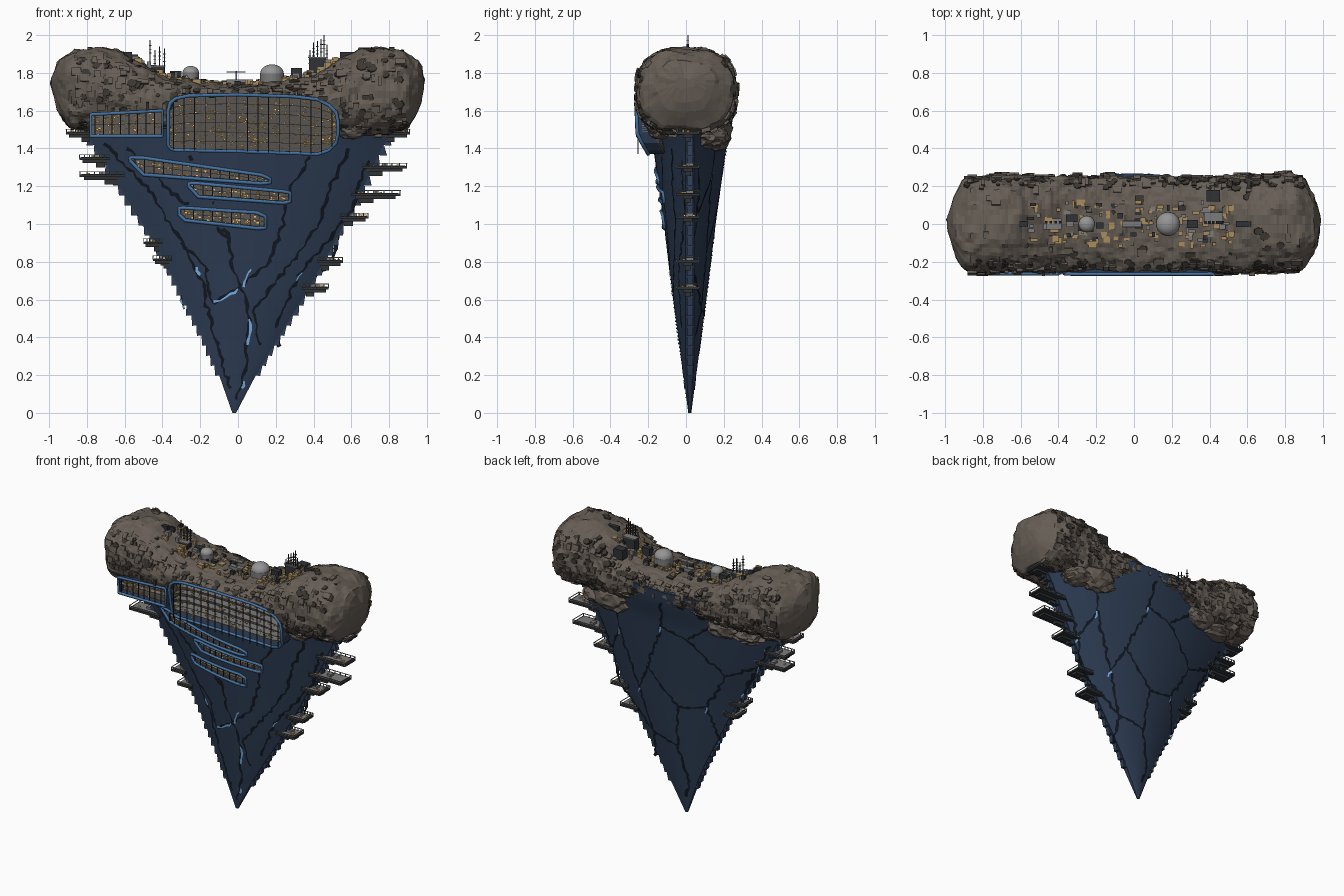
import bpy, bmesh, math, random
from mathutils import Vector, Matrix, noise

if "Cube" in bpy.data.objects:
    bpy.data.objects.remove(bpy.data.objects["Cube"])
random.seed(7)
R = random.uniform
COLOURS = {"rock": (.135,.112,.092), "rock_shadow": (.045,.038,.032), "enamel": (.027,.047,.09), "crack": (.006,.009,.015),
           "frame_blue": (.06,.17,.36), "glow_blue": (.2,.45,.85), "lamp": (1,.55,.12), "tan": (.4,.27,.11),
           "steel": (.2,.2,.2), "dark_metal": (.03,.032,.036), "interior": (.12,.11,.1), "dome_grey": (.3,.3,.3)}
for n, c in COLOURS.items():
    bpy.data.materials.new(n).diffuse_color = (*c, 1)
ROCK, ROCK2, BLUE, BLACK, FRAME, GLOW, LAMP, TAN, STEEL, DARK, INNER, DOME = [bpy.data.materials[n] for n in COLOURS]

def lerp(keys, x, col=1):
    if x <= keys[0][0]: return keys[0][col]
    for p, q in zip(keys, keys[1:]):
        if x <= q[0]: return p[col] + (q[col]-p[col])*(x-p[0])/(q[0]-p[0])
    return keys[-1][col]
def mesh(name, VF, m=None):
    me = bpy.data.meshes.new(name)
    me.from_pydata([tuple(v) for v in VF[0]], [], VF[1])
    bm = bmesh.new(); bm.from_mesh(me)
    bmesh.ops.recalc_face_normals(bm, faces=bm.faces)
    bm.to_mesh(me); bm.free()
    ob = bpy.data.objects.new(name, me)
    bpy.context.collection.objects.link(ob)
    if m: me.materials.append(m)
    return ob
def rings(loops):
    n = len(loops[0]); V = [v for l in loops for v in l]
    F = [[i*n+j, i*n+(j+1) % n, (i+1)*n+(j+1) % n, (i+1)*n+j] for i in range(len(loops)-1) for j in range(n)]
    return V, F + [list(range(n)), list(range(len(V)-n, len(V)))]
def join(parts):
    V, F = [], []
    for v, f in parts:
        F += [[i+len(V) for i in q] for q in f]; V += v
    return V, F
def boxes(name, items, m):
    parts = []
    for c, s in items:
        M = c if isinstance(c, Matrix) else Matrix.Translation(c)
        parts.append(rings([[M @ Vector((x*s[0], y*s[1], z*s[2])) for x, y in ((-.5,-.5),(.5,-.5),(.5,.5),(-.5,.5))] for z in (-.5,.5)]))
    return mesh(name, join(parts), m)

# blade: lens cross-sections stacked in z
XL = [(0,-.03),(.2,-.1),(.4,-.185),(.6,-.285),(.8,-.385),(1,-.5),(1.2,-.63),(1.4,-.75),(1.5,-.81),(1.68,-.84)]
XR = [(0,-.01),(.2,.095),(.4,.215),(.6,.34),(.8,.455),(1,.56),(1.2,.665),(1.4,.76),(1.5,.82),(1.68,.84)]
DEP = [(0,.008),(.2,.034),(.6,.088),(1,.137),(1.45,.2),(1.6,.24),(1.68,.247)]
def half_depth(x, z):
    l, r, d = lerp(XL, z), lerp(XR, z), lerp(DEP, z)
    u, e = min(1, abs((2*x-l-r)/(r-l))), min(.022, d*.5)
    return e + (d-e)*(1-u*u)
loops = []
for z in [i*.05 for i in range(34)] + [1.68]:
    l, r = lerp(XL, z), lerp(XR, z)
    xs = [l+(r-l)*i/26 for i in range(27)]
    loops.append([(x, .02-half_depth(x, z), z) for x in xs] + [(x, .02+half_depth(x, z), z) for x in xs[::-1]])
blade = mesh("blade", rings(loops), BLUE)
blade.select_set(True); bpy.context.view_layer.objects.active = blade
bpy.ops.object.shade_smooth_by_angle(angle=math.radians(35))

# root: lumpy bone-shaped rock swept along x
TOP = [(-.985,1.78),(-.95,1.86),(-.87,1.92),(-.75,1.935),(-.62,1.905),(-.5,1.85),(-.38,1.785),(-.2,1.75),(0,1.735),
       (.2,1.75),(.4,1.795),(.55,1.88),(.66,1.925),(.75,1.94),(.87,1.92),(.95,1.86),(.98,1.78)]
BOT = [(-.985,1.72),(-.95,1.59),(-.9,1.51),(-.8,1.485),(-.6,1.485),(-.4,1.49),(-.2,1.55),(.2,1.55),(.4,1.46),
       (.6,1.47),(.8,1.475),(.9,1.5),(.95,1.59),(.98,1.72)]
HY = [(0,.25),(.3,.254),(.85,.256),(.9,.235),(.95,.15),(.985,.04)]
def root_pt(x, a, rough=1):
    t, b, h, c, s = lerp(TOP, x), lerp(BOT, x), lerp(HY, abs(x)), math.cos(a), math.sin(a)
    p = Vector((x, h*math.copysign(abs(c)**.72, c), (t+b)/2 + (t-b)/2*math.copysign(abs(s)**.78, s)))
    k = rough*(noise.noise(p*7)*.022 + noise.noise(p*19)*.016 + noise.noise(p*40)*.009)
    return p + Vector((math.copysign(max(0, (abs(x)-.85)/.135)*k*.6, x), c*k, s*k*.8))
root = mesh("root_rock", rings([[root_pt(-.985+1.965*i/130, 2*math.pi*j/64) for j in range(64)] for i in range(131)]), ROCK)

# boulders drooping over the blade
for c, s in (((.47,.17,1.475),(.14,.07,.09)), ((.62,.13,1.46),(.11,.09,.06)), ((-.42,.18,1.51),(.12,.065,.075)),
             ((-.6,.13,1.48),(.12,.1,.05)), ((.6,-.14,1.5),(.08,.07,.05))):
    bm = bmesh.new(); bmesh.ops.create_icosphere(bm, subdivisions=3, radius=1)
    V = [[c[i]+v.co[i]*s[i]*(1+noise.noise(v.co*2.5+Vector(c)*9)*.3) for i in range(3)] for v in bm.verts]
    mesh("boulder", (V, [[v.index for v in f.verts] for f in bm.faces]), ROCK); bm.free()

# windows, each given as columns (x, z bottom, z top)
MAIN = [(-.37,1.42,1.6),(-.36,1.4,1.64),(-.33,1.39,1.665),(-.26,1.39,1.68),(0,1.385,1.685),(.3,1.375,1.675),
        (.42,1.37,1.66),(.48,1.39,1.63),(.52,1.43,1.59),(.53,1.48,1.54)]
SIDE = [(-.78,1.465,1.58),(-.4,1.465,1.6)]
SLITS = [[(-.57,1.335,1.352),(-.5,1.262,1.35),(.12,1.215,1.26),(.17,1.22,1.24)],
         [(-.26,1.2,1.215),(-.21,1.145,1.215),(.24,1.112,1.172),(.275,1.12,1.165)],
         [(-.31,1.05,1.085),(-.28,1.02,1.085),(.1,.978,1.06),(.145,.98,1.04)]]
def in_window(x, z):
    return any(w[0][0]-.01 < x < w[-1][0]+.01 and lerp(w, x)-.01 < z < lerp(w, x, 2)+.01 for w in SLITS+[MAIN, SIDE])
def upper_y(x, z): return lerp([(1.37,-.2),(1.47,-.258),(1.7,-.266)], z)
def slit_y(x, z): return .016-half_depth(x, z)
cutters, lamps = [], []
def window(name, keys, yf, depth, floors, step, nlamp):
    x0, x1 = keys[0][0], keys[-1][0]
    xs = sorted(set([x0+(x1-x0)*i/40 for i in range(41)] + [k[0] for k in keys]))
    def at(x, f, d, up=0):
        z = lerp(keys, x)*(1-f) + lerp(keys, x, 2)*f
        return (x, yf(x, z)+d, z+up)
    cutters.append(rings([[(x,-.5,lerp(keys,x)), (x,-.5,lerp(keys,x,2)), at(x,1,depth), at(x,0,depth)] for x in xs]))
    # back panel, floors, rim wall, mullions and lamps
    mesh(name+"_back", rings([[at(x,0,depth-.003), at(x,1,depth-.003), at(x,1,depth+.004), at(x,0,depth+.004)] for x in xs]), INNER)
    mesh(name+"_floors", join([rings([[at(x,i/(floors+1),d,h) for d, h in ((depth*.3,0),(depth,0),(depth,.003),(depth*.3,.003))]
                                      for x in xs]) for i in range(1, floors+1)]), STEEL)
    loop = [(x, 0) for x in xs] + [(x, 1) for x in xs[::-1]]
    mesh(name+"_rim", (lambda VF: (VF[0], VF[1][:-2]))(rings([[at(x,f,d) for x, f in loop] for d in (0, depth)])), BLUE)
    boxes(name+"_mullions", [(at(x,.5,.006), (.004,.006,lerp(keys,x,2)-lerp(keys,x)))
                             for x in [x0+step*(i+.5) for i in range(int((x1-x0)/step))]], DARK)
    lamps.extend([(at(R(x0+.015,x1-.015), R(.06,.94), depth*R(.2,.9)), (R(.005,.014),.003,R(.005,.009))) for _ in range(nlamp)])
    # frame tube
    cu = bpy.data.curves.new(name+"_frame", 'CURVE'); cu.dimensions = '3D'
    cu.bevel_depth = .01; cu.bevel_resolution = 1
    sp = cu.splines.new('POLY'); sp.points.add(len(loop)-1); sp.use_cyclic_u = True
    for p, (x, f) in zip(sp.points, loop): p.co = (*at(x, f, 0), 1)
    cu.materials.append(FRAME)
    bpy.context.collection.objects.link(bpy.data.objects.new(name+"_frame", cu))
window("main_window", MAIN, upper_y, .09, 5, .056, 420)
window("side_window", SIDE, upper_y, .06, 1, .045, 100)
for w in SLITS: window("slit_window", w, slit_y, .03, 1, .05, 70)
boxes("window_lamps", lamps, LAMP)
cutter = mesh("window_cutter", join(cutters))
cutter.hide_render = True; cutter.hide_set(True)
for ob in (root, blade):
    b = ob.modifiers.new("window_cut", 'BOOLEAN')
    b.operation = 'DIFFERENCE'; b.object = cutter; b.solver = 'EXACT'

# cracks: jagged ribbons hugging the blade
def ribbon(name, path, side, w, m, off=.003):
    pts, V, F = [], [], []
    for (ax, az), (bx, bz) in zip(path, path[1:]):
        n = max(2, int(math.hypot(bx-ax, bz-az)/.025))
        pts += [(ax+(bx-ax)*i/n+R(-.011,.011), az+(bz-az)*i/n+R(-.008,.008)) for i in range(n)]
    pts.append(path[-1])
    for i, (x, z) in enumerate(pts):
        a, b = pts[max(0,i-1)], pts[min(len(pts)-1,i+1)]
        t = Vector((b[0]-a[0], b[1]-a[1])).normalized()*w*R(.4,1.3)
        V += [(X, .02+side*(half_depth(X, Z)+off), Z) for X, Z in ((x+t.y, z-t.x), (x-t.y, z+t.x))]
        if i and not (side < 0 and (in_window(x, z) or in_window(*pts[i-1]))):
            F.append([2*i-2, 2*i-1, 2*i+1, 2*i])
    mesh(name, (V, F), m)
FRONT = [[(-.58,1.4),(-.39,1.2),(-.2,1.05),(-.05,.93),(-.02,.75),(.02,.65),(.06,.49),(.03,.17),(-.01,.07)],
         [(-.26,1.36),(-.13,1.1),(-.05,.93)], [(-.7,1.42),(-.47,1.18),(-.3,.9),(-.2,.72),(-.13,.42),(-.04,.13)],
         [(.38,1.36),(.27,1.18),(.24,1),(.17,.8),(.02,.67),(-.13,.58)], [(-.3,.9),(-.18,.78),(-.13,.58)],
         [(.59,1.4),(.48,1.18),(.43,1),(.27,.78),(.08,.54),(.12,.36)], [(.69,1.34),(.59,1.05),(.32,.73),(.2,.45)]]
BACK = [[(.46,1.5),(.44,1.25),(.3,.85),(.2,.55),(0,.5)], [(.66,1.3),(.55,1.05),(.5,.8),(.2,.55),(.22,.35)], [(.44,1.25),(.55,1.05)],
        [(.02,1.6),(.05,1.4),(.2,1.05),(-.03,.8),(0,.5),(-.07,.25),(-.03,.12)], [(.2,1.05),(.3,.85)],
        [(-.03,.8),(-.24,.85),(-.4,1.12),(-.15,1.35),(.05,1.4)], [(-.4,1.12),(-.62,1.22),(-.72,1.4)],
        [(-.24,.85),(-.3,.6)], [(-.15,1.35),(-.35,1.5)], [(-.62,1.22),(-.5,1)]]
for p in FRONT: ribbon("front_crack", p, -1, .009, BLACK)
for p in BACK:
    ribbon("back_crack", p, 1, .010, BLACK)
    ribbon("back_glow_vein", [p[1], (p[1][0]+.015, p[1][1]-.05)], 1, .006, GLOW, .006)
for p in ([(.01,.66),(-.06,.61),(-.13,.59)], [(.02,.67),(.07,.76)], [(.06,.5),(.05,.36)], [(-.23,.78),(-.2,.73)],
          [(.03,.17),(.02,.13)], [(.33,.75),(.31,.7)]): ribbon("glow_vein", p, -1, .007, GLOW, .006)

# serrated cutting edges: flat-bottomed triangular teeth
teeth = []
for E, s in ((XL,-1), (XR,1)):
    for z in [.2+i*.053 for i in range(24)]:
        p = [(lerp(E,z)-s*.03, z), (lerp(E,z)+s*R(.024,.04)*(.6+.4*z), z-.004), (lerp(E,z+.05)+s*.004, z+.05), (lerp(E,z+.055)-s*.03, z+.055)]
        teeth.append(rings([[(x, y, zz) for x, zz in p] for y in (.004, .036)]))
mesh("edge_serrations", join(teeth), BLUE)

# docking platforms along both edges
deck, rail, lamp = [], [], []
for xo, xi, z in ((-.91,-.76,1.48),(-.84,-.68,1.345),(-.84,-.6,1.255),(-.5,-.4,.9),(-.45,-.35,.81),
                  (.91,.76,1.48),(.895,.66,1.3),(.86,.6,1.155),(.69,.54,1.035),(.555,.42,.8),(.48,.34,.66)):
    c, L = (xo+xi)/2, abs(xo-xi)
    deck += [((c,.01,z),(L,.125,.012)), ((c,.01,z-.014),(L*.8,.05,.016)), ((xi*.7+xo*.3,.01,z-.03),(L*.3,.03,.03))]
    for y in (-.05,.07):
        rail += [((c,y,z+.022),(L,.004,.004))] + [((c+L*(k/6-.5)*.98,y,z+.013),(.005,.005,.022)) for k in range(7)]
    rail += [((xo,.01,z+.022),(.004,.12,.004)), ((c,.02,z+.014),(.03,.04,.02)), ((c,.01,z+.007),(L*.9,.1,.003))]
    lamp += [((c+R(-.4,.4)*L,R(-.03,.05),z+.011),(.012,.012,.008)) for _ in range(4)]
for n, b, m in (("decks", deck, DARK), ("rails", rail, STEEL), ("lamps", lamp, LAMP)): boxes("platform_"+n, b, m)

# rubble plates and pits all over the rock
chips, dark, pits = [], [], []
for i in range(1500):
    x, a = R(-.88,.88), R(0, 2*math.pi)
    p = root_pt(x, a)
    if (p.y < 0 and in_window(p.x, p.z)) or (math.sin(a) > .7 and R(0,1) < .88): continue
    nrm = (root_pt(x, a+.03, 0)-root_pt(x, a-.03, 0)).cross(Vector((-1,0,0))).normalized()
    if nrm.dot(p-Vector((x,0,1.68))) < 0: nrm = -nrm
    M = Matrix.Translation(p) @ Matrix((Vector((1,0,0)), nrm.cross(Vector((1,0,0))), nrm)).transposed().to_4x4()
    r = R(.008,.026)
    if i % 2: (dark if i % 9 == 1 else chips).append((M, (R(.015,.055),R(.015,.05),R(.008,.022))))
    else: pits.append(rings([[M @ Vector((r*q*math.cos(k*.8976)*1.2, r*q*math.sin(k*.8976), h)) for k in range(7)] for h, q in ((-.012,1),(.003,.9))]))
boxes("rock_chips", chips, ROCK); boxes("dark_chips", dark, ROCK2); mesh("rock_pits", join(pits), ROCK2)

# settlement on top of the saddle
tan, grey = [], [((-.01,0,1.77),(.008,.008,.08)), ((-.01,0,1.805),(.1,.03,.006)), ((-.01,0,1.75),(.1,.035,.03)),
                 ((.42,.03,1.882),(.1,.06,.006)), ((-.43,0,1.836),(.09,.06,.005))]
black = [((.42,.03,1.83),(.09,.05,.1)), ((.42,.15,1.81),(.07,.06,.07)), ((.31,0,1.795),(.06,.04,.06)), ((-.43,0,1.81),(.08,.05,.05)),
         ((-.33,.03,1.785),(.06,.04,.05)), ((.6,0,1.895),(.12,.03,.03)), ((-.6,0,1.895),(.08,.025,.03))]
for i in range(140):
    x, y, h = R(-.55,.53), R(-.115,.115), R(.01,.03)
    random.choice([tan, tan, grey, black]).append(((x,y,lerp(TOP,x)-.01-abs(y)*.1+h/2),(R(.012,.045),R(.012,.04),h+.02)))
for x, r, z in ((.18,.064,1.795), (-.25,.044,1.802)):
    bpy.ops.mesh.primitive_cylinder_add(vertices=28, radius=r, depth=.08, location=(x,0,z-.04))
    bpy.context.object.name = "dome_drum"; bpy.context.object.data.materials.append(STEEL)
    bpy.ops.mesh.primitive_uv_sphere_add(segments=28, ring_count=14, radius=r*.98, location=(x,0,z))
    ob = bpy.context.object; ob.name = "dome"; ob.scale.z = .8
    bpy.ops.object.shade_smooth_by_angle(); ob.data.materials.append(DOME)
masts = []
for x, z, t in ((-.465,1.8,1.975),(-.44,1.8,1.92),(-.415,1.8,1.94),(-.39,1.8,1.93),(.38,1.84,1.92),(.4,1.84,1.96),
                (.42,1.84,1.97),(.44,1.84,1.98),(.455,1.84,2),(.47,1.84,1.95)):
    masts += [((x,.01,(z+t)/2),(.005,.005,t-z))] + [((x,.01,t-d),(.014,.014,.004)) for d in (.03,.05,.07)]
for n, b, m in (("tan_huts", tan, TAN), ("grey_huts", grey, STEEL), ("dark_huts", black, DARK), ("antenna_masts", masts, DARK)): boxes(n, b, m)

for m in bpy.data.materials:
    if m.users and not m.is_grease_pencil:
        m.use_nodes = True
        m.node_tree.nodes["Principled BSDF"].inputs["Base Color"].default_value = m.diffuse_color
